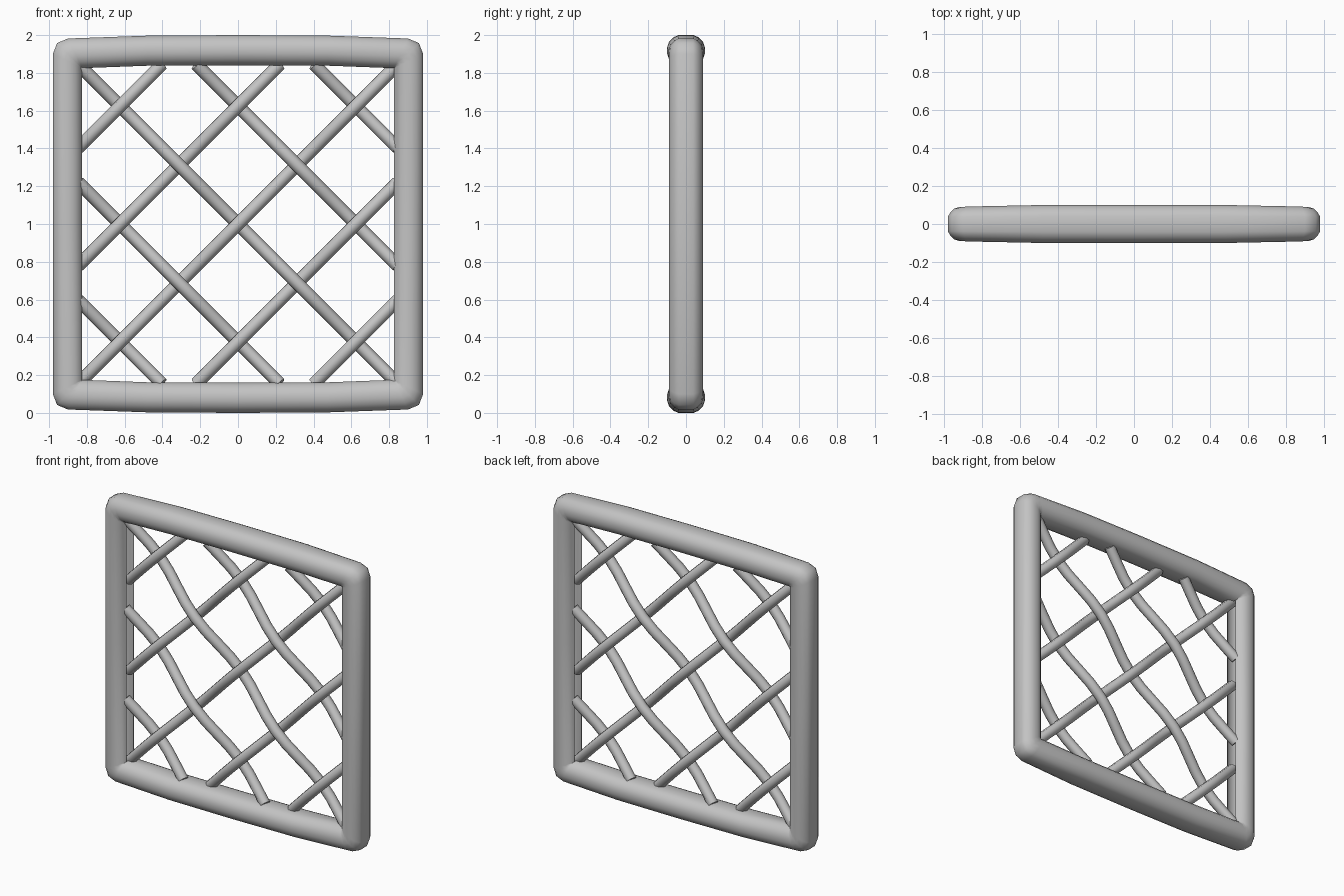
import bpy, bmesh, math
from mathutils import Vector

cube = bpy.data.objects.get("Cube")
if cube:
    bpy.data.objects.remove(cube, do_unlink=True)

# One plain grey for everything
grey = bpy.data.materials.new("plain grey")
grey.use_nodes = True
colour = (0.55, 0.55, 0.55, 1)
grey.diffuse_color = colour
grey.node_tree.nodes["Principled BSDF"].inputs["Base Color"].default_value = colour


def activate(obj):
    bpy.ops.object.select_all(action="DESELECT")
    obj.select_set(True)
    bpy.context.view_layer.objects.active = obj


def smooth(obj, degrees):
    activate(obj)
    bpy.ops.object.shade_smooth_by_angle(angle=math.radians(degrees))


# Frame: a rounded section swept round the rectangle
# Quarter path, side middle to top middle: inner x, inner z, outer x, outer z, half depth
QUARTER = [
    (0.825, 0.0, 0.98, 0.0, 0.09),
    (0.825, 0.825, 0.98, 0.9, 0.09),
    (0.825, 0.825, 0.958, 0.958, 0.09),
    (0.825, 0.825, 0.9, 0.982, 0.092),
    (0.48, 0.838, 0.48, 0.997, 0.1),
    (0.0, 0.84, 0.0, 1.0, 0.1),
]
# Section: position from inner to outer edge, share of half depth
HALF = [(0, 0.42), (0.08, 0.68), (0.22, 0.9), (0.4, 1),
        (0.6, 1), (0.78, 0.9), (0.92, 0.68), (1, 0.42)]
SECTION = HALF + [(u, -v) for u, v in reversed(HALF)]


def build_frame():
    path = []
    for sx, sz in ((1, 1), (-1, 1), (-1, -1), (1, -1)):
        part = QUARTER if sx == sz else QUARTER[::-1]
        path += [(sx * a, sz * b, sx * c, sz * d, h) for a, b, c, d, h in part[:-1]]
    bm = bmesh.new()
    rings = []
    for a, b, c, d, h in path:
        inner, outer = Vector((a, 0, b + 1)), Vector((c, 0, d + 1))
        rings.append([bm.verts.new(inner.lerp(outer, u) + Vector((0, v * h, 0)))
                      for u, v in SECTION])
    count = len(SECTION)
    for i, ring in enumerate(rings):
        nxt = rings[(i + 1) % len(rings)]
        # the side rails are open channels along their inner edge
        on_side = abs(path[i][0]) > 0.8 and abs(path[(i + 1) % len(path)][0]) > 0.8
        for k in range(count):
            if k == count - 1 and on_side:
                continue
            m = (k + 1) % count
            bm.faces.new((ring[k], ring[m], nxt[m], nxt[k]))
    bmesh.ops.remove_doubles(bm, verts=bm.verts, dist=0.0001)
    bmesh.ops.recalc_face_normals(bm, faces=bm.faces)
    # the front-most face must look forward
    front = min(bm.faces, key=lambda f: f.calc_center_median().y)
    if front.normal.y > 0:
        bmesh.ops.reverse_faces(bm, faces=bm.faces)
    mesh = bpy.data.meshes.new("frame")
    bm.to_mesh(mesh)
    bm.free()
    obj = bpy.data.objects.new("frame", mesh)
    bpy.context.collection.objects.link(obj)
    mesh.materials.append(grey)
    smooth(obj, 50)


# Lattice: round strands woven over and under along both diagonals
STEP = 0.312
RADIUS = 0.035
SWING = 0.032
REACH = 0.845


def build_strand(slope, index):
    shift = 2 * STEP * index
    low, high = max(-REACH, -REACH - shift), min(REACH, REACH - shift)
    samples = max(4, round((high - low) / STEP * 4))
    curve = bpy.data.curves.new("strand", "CURVE")
    curve.dimensions = "3D"
    curve.bevel_depth = RADIUS
    curve.bevel_resolution = 2
    curve.use_fill_caps = True
    line = curve.splines.new("POLY")
    line.points.add(samples)
    for k, point in enumerate(line.points):
        x = low + (high - low) * k / samples
        z = x + shift
        y = -slope * SWING * math.cos(math.pi * z / STEP)
        point.co = (slope * x, y, z + 1, 1)
    name = "rising" if slope > 0 else "falling"
    obj = bpy.data.objects.new(f"{name}_strand_{index + 3}", curve)
    bpy.context.collection.objects.link(obj)
    activate(obj)
    bpy.ops.object.convert(target="MESH")
    obj = bpy.context.object
    obj.data.materials.clear()
    obj.data.materials.append(grey)
    smooth(obj, 50)


build_frame()
for direction in (1, -1):
    for number in range(-2, 3):
        build_strand(direction, number)
